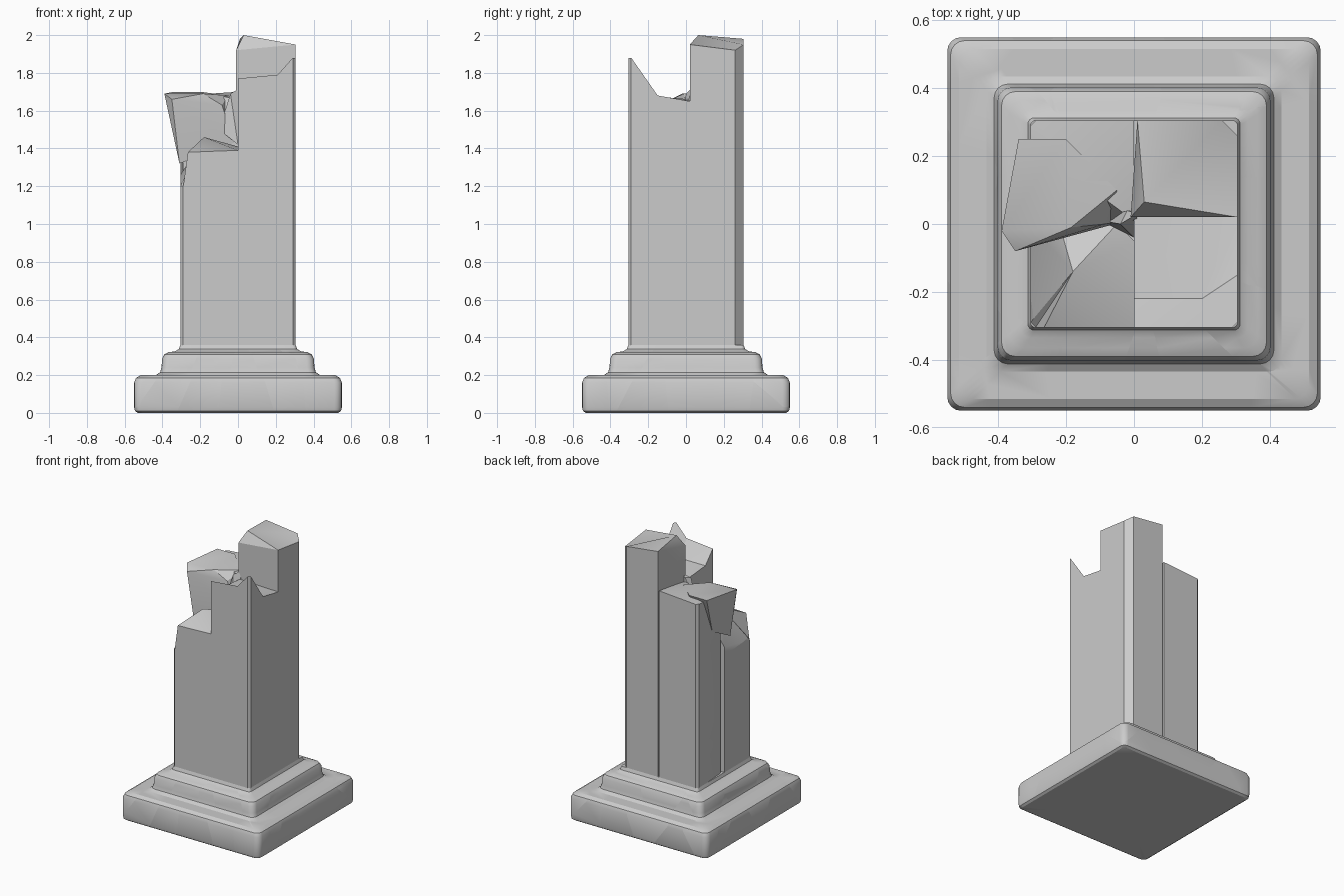
import bpy, bmesh, math, random
from mathutils import Vector

random.seed(4)
cube = bpy.data.objects.get("Cube")
if cube:
    bpy.data.objects.remove(cube, do_unlink=True)

stone = bpy.data.materials.new("grey_stone")
stone.use_nodes = True
stone.diffuse_color = (0.6, 0.6, 0.6, 1)
stone.node_tree.nodes["Principled BSDF"].inputs["Base Color"].default_value = (0.6, 0.6, 0.6, 1)


def finish(name, bm):
    """Turn a bmesh into a shaded stone object."""
    bmesh.ops.recalc_face_normals(bm, faces=bm.faces)
    mesh = bpy.data.meshes.new(name)
    bm.to_mesh(mesh)
    bm.free()
    mesh.materials.append(stone)
    obj = bpy.data.objects.new(name, mesh)
    bpy.context.collection.objects.link(obj)
    bpy.ops.object.select_all(action='DESELECT')
    obj.select_set(True)
    bpy.context.view_layer.objects.active = obj
    bpy.ops.object.shade_smooth_by_angle(angle=math.radians(30))
    return obj


def shatter(bm, seeds):
    """Split a solid into tightly fitting cells, one around each seed."""
    out = bmesh.new()
    for s in seeds:
        cell = bm.copy()
        for t in seeds:
            if t is s or not cell.faces:
                continue
            geom = cell.verts[:] + cell.edges[:] + cell.faces[:]
            cut = bmesh.ops.bisect_plane(cell, geom=geom, plane_co=(s + t) / 2,
                                         plane_no=t - s, clear_outer=True)
            rim = [e for e in cut["geom_cut"] if isinstance(e, bmesh.types.BMEdge)]
            if rim:
                bmesh.ops.edgenet_fill(cell, edges=rim)
        if cell.faces:
            bmesh.ops.recalc_face_normals(cell, faces=cell.faces)
            temp = bpy.data.meshes.new("temp")
            cell.to_mesh(temp)
            out.from_mesh(temp)
            bpy.data.meshes.remove(temp)
        cell.free()
    bm.free()
    return out


def rounded_square(bm, half, radius, z, steps=4):
    verts = []
    for corner in range(4):
        for i in range(steps + 1):
            a = math.pi / 2 * (corner + i / steps)
            mid = math.pi / 2 * corner + math.pi / 4
            c = (half - radius) * math.sqrt(2)
            verts.append(bm.verts.new((c * math.cos(mid) + radius * math.cos(a),
                                       c * math.sin(mid) + radius * math.sin(a), z)))
    return verts


# Stepped plinth: rounded-square rings lofted along a moulding profile
profile = [(.53, .03, 0), (.545, .035, .01), (.55, .04, .03), (.55, .04, .16),
           (.54, .04, .185), (.515, .04, .2), (.435, .04, .2), (.412, .04, .215),
           (.405, .04, .24), (.402, .04, .285), (.39, .04, .31), (.365, .04, .322),
           (.335, .03, .325), (.313, .02, .338), (.305, .015, .36)]
bm = bmesh.new()
rings = [rounded_square(bm, *p) for p in profile]
for low, high in zip(rings, rings[1:]):
    for i in range(len(low)):
        j = (i + 1) % len(low)
        bm.faces.new((low[i], low[j], high[j], high[i]))
bm.faces.new(rings[0])
bm.faces.new(rings[-1])
seeds = []
for corner in range(4):
    turn = math.pi / 2 * corner + math.pi / 4
    for spread, reach in ((-.62, .5), (-.25, .55), (-.08, .7), (.07, .58), (.3, .5)):
        a = turn + spread + random.uniform(-.08, .08)
        r = reach + random.uniform(-.06, .06)
        seeds.append(Vector((r * math.cos(a), r * math.sin(a), random.uniform(.05, .28))))
finish("plinth", shatter(bm, seeds))


# Shaft: four broken columns, each a rim of top points fanned to one inner point
def column(name, rim, inner, bottom=.36):
    bm = bmesh.new()
    top = [bm.verts.new(p) for p in rim]
    base = [bm.verts.new((p[0], p[1], bottom)) for p in rim]
    hub = bm.verts.new(inner)
    for i in range(len(rim)):
        j = (i + 1) % len(rim)
        bm.faces.new((top[i], top[j], hub))
        bm.faces.new((base[i], base[j], top[j], top[i]))
    bm.faces.new(base[::-1])
    # Blocks stacked in uneven courses
    sx = math.copysign(.15, inner[0])
    sy = math.copysign(.15, inner[1])
    seeds = [Vector((sx + random.uniform(-.12, .12), sy + random.uniform(-.12, .12),
                     .36 + .25 * k + random.uniform(-.06, .06)))
             for k in range(int((inner[2] - .4) / .25) + 1)]
    finish(name, shatter(bm, seeds))


S, C = .305, .29   # shaft half width, start of the corner chamfer
column("front_left_column",
       [(0, -S, 1.77), (.21, -S, 1.79), (C, -S, 1.88), (S, -C, 1.88), (S, -.15, 1.68),
        (S, .02, 1.65), (0, .02, 1.66), (0, -.22, 1.68)], (.2, -.22, 1.68))
column("back_left_column",
       [(-.01, .02, 1.92), (S, .02, 1.95), (S, .26, 1.92), (.26, S, 1.95),
        (.01, S, 1.98)], (.03, .065, 2))
column("front_right_column",
       [(-S, -C, 1.2), (-C, -S, 1.2), (-.265, -S, 1.38), (0, -S, 1.39), (0, -.05, 1.41),
        (-.05, 0, 1.42), (-.22, 0, 1.38), (-S, 0, 1.26)], (-.18, -.14, 1.46))
column("back_right_column",
       [(0, .01, 1.66), (0, S, 1.7), (-C, S, 1.68), (-S, C, 1.68), (-S, .2, 1.67),
        (-.29, .02, 1.4)], (-.15, .12, 1.69))


# Loose pieces: convex chunks of stone
def chunk(name, points):
    bm = bmesh.new()
    for p in points:
        bm.verts.new(p)
    bmesh.ops.convex_hull(bm, input=bm.verts)
    finish(name, bm)


chunk("tilted_chunk",
      [(-.39, -.02, 1.69), (-.34, .25, 1.7), (-.2, .25, 1.7), (-.185, -.01, 1.69),
       (-.085, .0, 1.63), (-.35, -.08, 1.66), (-.02, .01, 1.43), (-.31, -.06, 1.32),
       (-.3, .13, 1.42), (-.05, .1, 1.68)])
chunk("crack_shard",
      [(-.04, .0, 1.69), (-.02, .04, 1.7), (.01, .03, 1.72), (-.1, .01, 1.5),
       (.0, -.04, 1.42), (.01, .04, 1.45)])
